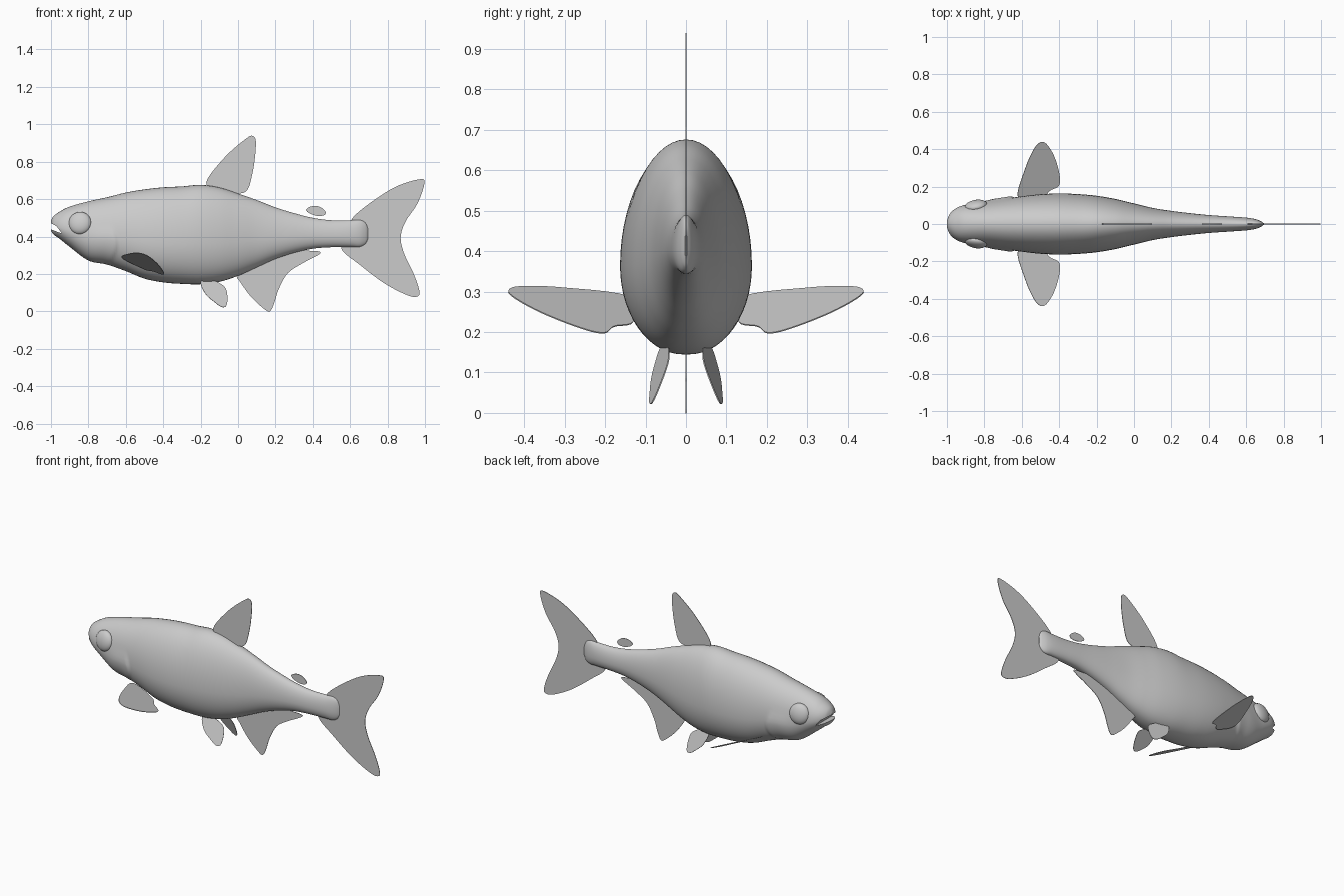
import bpy, bmesh, math
from mathutils import Vector

cube = bpy.data.objects.get("Cube")
if cube:
    bpy.data.objects.remove(cube, do_unlink=True)

# Single plain grey material
grey = bpy.data.materials.new("plain_grey")
grey.use_nodes = True
colour = (0.6, 0.6, 0.6, 1)
grey.diffuse_color = colour
grey.node_tree.nodes["Principled BSDF"].inputs["Base Color"].default_value = colour


def spline(points, steps, closed=False):
    """Catmull-Rom curve through points of any dimension."""
    pts = [Vector(p) for p in points]
    n = len(pts)
    pick = (lambda i: pts[i % n]) if closed else (lambda i: pts[min(max(i, 0), n - 1)])
    out = []
    for i in range(n if closed else n - 1):
        a, b, c, d = (pick(i + k) for k in (-1, 0, 1, 2))
        for s in range(steps):
            t = s / steps
            out.append(0.5 * (2 * b + (c - a) * t + (2 * a - 5 * b + 4 * c - d) * t ** 2
                              + (3 * b - a - 3 * c + d) * t ** 3))
    if not closed:
        out.append(pts[-1])
    return out


def make_object(name, bm):
    bmesh.ops.recalc_face_normals(bm, faces=bm.faces)
    mesh = bpy.data.meshes.new(name)
    bm.to_mesh(mesh)
    bm.free()
    mesh.materials.append(grey)
    obj = bpy.data.objects.new(name, mesh)
    bpy.context.collection.objects.link(obj)
    return obj


def smooth(obj, angle=40):
    bpy.ops.object.select_all(action='DESELECT')
    obj.select_set(True)
    bpy.context.view_layer.objects.active = obj
    bpy.ops.object.shade_smooth_by_angle(angle=math.radians(angle))


def plate(bm, outline, thickness=0.003):
    """Thin solid sheet from a closed 3D outline."""
    face = bm.faces.new([bm.verts.new(p) for p in outline])
    face.normal_update()
    shift = face.normal * thickness
    bmesh.ops.translate(bm, verts=face.verts, vec=-shift / 2)
    made = bmesh.ops.extrude_face_region(bm, geom=[face], use_keep_orig=True)["geom"]
    bmesh.ops.translate(bm, verts=[v for v in made if isinstance(v, bmesh.types.BMVert)], vec=shift)


def fin(name, outline, place):
    bm = bmesh.new()
    plate(bm, [place(*p) for p in spline(outline, 5, closed=True)])
    return make_object(name, bm)


def ease(t):
    t = min(max(t, 0), 1)
    return t * t * (3 - 2 * t)


# Body: x, top, bottom, half width
stations = [
    (-1.0, .485, .43, .02), (-.985, .51, .41, .055), (-.95, .535, .385, .085), (-.9, .56, .345, .103),
    (-.8, .588, .272, .12), (-.7, .61, .25, .134), (-.6, .635, .215, .148), (-.5, .652, .175, .159),
    (-.4, .663, .155, .163), (-.3, .668, .147, .16), (-.2, .676, .145, .151), (-.1, .662, .158, .134),
    (0, .63, .19, .11), (.1, .595, .235, .086), (.2, .556, .28, .07), (.3, .525, .313, .058),
    (.4, .5, .335, .048), (.5, .487, .343, .041), (.6, .487, .345, .034), (.65, .489, .345, .026),
    (.68, .475, .36, .014), (.695, .445, .385, .003)]
segments = 56
bm = bmesh.new()
rings = []
for x, top, bottom, width in spline(stations, 10):
    ring = []
    middle = bottom + 0.41 * (top - bottom)
    for k in range(segments):
        c, s = math.cos(math.tau * k / segments), math.sin(math.tau * k / segments)
        power = 1 if s > 0 else 0.88
        z = middle + s * (top - middle if s > 0 else middle - bottom)
        y = math.copysign(abs(c) ** power * width, c)
        # Raised gill cover with a curved rear edge
        edge = -.64 - 4 * (z - .36) ** 2
        lift = ease((edge - x) / .015) * ease((x + .85) / .12) * ease((.47 - z) / .08)
        y *= 1 + 0.06 * lift
        ring.append(bm.verts.new((x, y, z)))
    rings.append(ring)
for a, b in zip(rings, rings[1:]):
    for k in range(segments):
        j = (k + 1) % segments
        bm.faces.new((a[k], a[j], b[j], b[k]))
bm.faces.new(rings[0])
bm.faces.new(rings[-1])
body = make_object("body", bm)

# Open mouth, cut with a wedge
bm = bmesh.new()
plate(bm, [(-1.03, 0, .488), (-.97, 0, .455), (-.942, 0, .417), (-.965, 0, .425), (-1.03, 0, .45)], 0.5)
cutter = make_object("mouth_cutter", bm)
cutter.hide_render = True
cut = body.modifiers.new("mouth", 'BOOLEAN')
cut.operation = 'DIFFERENCE'
cut.solver = 'EXACT'
cut.object = cutter
bpy.ops.object.select_all(action='DESELECT')
body.select_set(True)
bpy.context.view_layer.objects.active = body
bpy.ops.object.modifier_apply(modifier=cut.name)
bpy.data.objects.remove(cutter, do_unlink=True)
smooth(body)

# Fins on the middle line: x, z outlines
middle_fins = {
    "dorsal_fin": [(-.17, .69), (-.07, .825), (.045, .925), (.08, .937), (.095, .91), (.09, .82),
                   (.075, .73), (.05, .65), (0, .63), (-.1, .645)],
    "adipose_fin": [(.365, .545), (.395, .562), (.435, .56), (.468, .535), (.462, .515), (.425, .51), (.38, .525)],
    "tail_fin": [(.607, .49), (.69, .567), (.837, .663), (.97, .706), (.997, .685), (.96, .577), (.896, .48),
                 (.87, .395), (.89, .305), (.94, .2), (.97, .11), (.96, .08), (.906, .086), (.783, .15),
                 (.65, .25), (.553, .335), (.59, .41)],
    "anal_fin": [(0, .19), (.012, .157), (.072, .075), (.147, .007), (.174, .004), (.195, .05), (.217, .118),
                 (.265, .203), (.345, .257), (.43, .302), (.435, .32), (.355, .325), (.25, .33), (.1, .26)],
}
for name, outline in middle_fins.items():
    fin(name, outline, lambda x, z: (x, 0, z))

# Paired fins and eyes
pectoral = [(-.62, .14), (-.58, .3), (-.535, .4), (-.5, .437), (-.467, .427), (-.425, .358),
            (-.398, .26), (-.403, .203), (-.45, .178), (-.5, .13)]
pelvic = [(-.2, .158), (-.175, .095), (-.13, .053), (-.088, .024), (-.063, .03), (-.057, .075),
          (-.068, .125), (-.11, .156), (-.15, .165)]
for side, label in ((1, "left"), (-1, "right")):
    fin(label + "_pectoral_fin", pectoral, lambda x, y: (x, side * y, -.051 - .486 * x + .259 * y))
    fin(label + "_pelvic_fin", pelvic,
        lambda x, z: (x, side * (.04 + .4 * (.155 - z) - .25 * (x + .1)), z))
    bm = bmesh.new()
    bmesh.ops.create_uvsphere(bm, u_segments=32, v_segments=16, radius=.061)
    eye = make_object(label + "_eye", bm)
    eye.scale = (1, 1, .5)
    eye.location = (-.845, side * .097, .472)
    eye.rotation_euler = Vector((-.17, side, .2)).to_track_quat('Z', 'Y').to_euler()
    smooth(eye)
